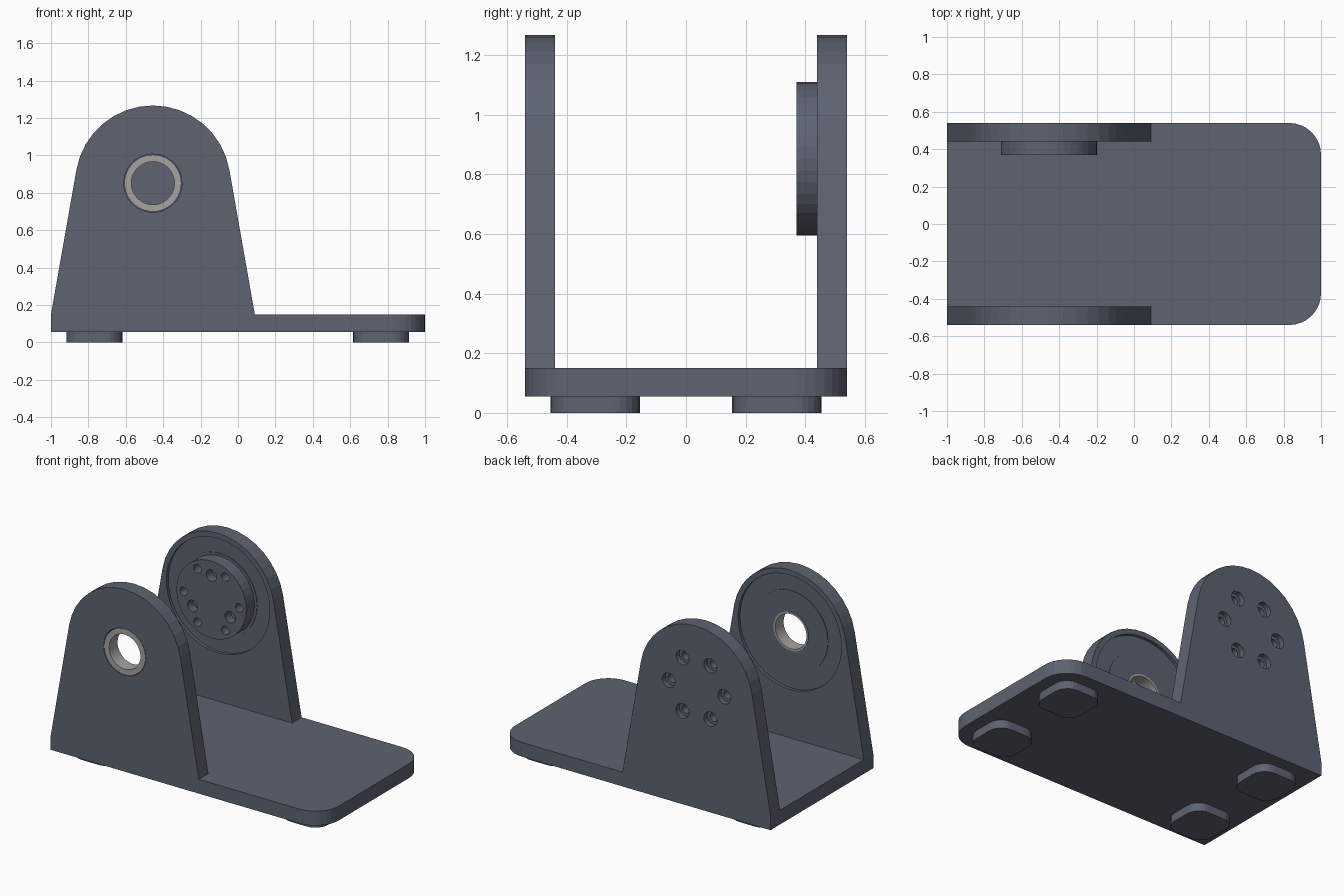
import bpy, bmesh
from math import cos, sin, pi, radians
from mathutils import Vector

cube = bpy.data.objects.get("Cube")
if cube:
    bpy.data.objects.remove(cube, do_unlink=True)


def material(name, rgb):
    m = bpy.data.materials.new(name)
    m.use_nodes = True
    m.diffuse_color = (*rgb, 1)
    m.node_tree.nodes["Principled BSDF"].inputs["Base Color"].default_value = (*rgb, 1)
    return m


SLATE = material("slate grey", (0.11, 0.125, 0.165))
STEEL = material("bearing steel", (0.38, 0.37, 0.355))

CX, CZ = -0.455, 0.852          # pivot axis
HALF_Y, WALL = 0.54, 0.1        # bracket half width, wall thickness
BASE_LOW, BASE_TOP = 0.055, 0.15


def arc(cx, cy, r, start, end, n):
    """Points along an arc, angles in degrees."""
    angles = [radians(start + (end - start) * i / n) for i in range(n + 1)]
    return [(cx + r * cos(a), cy + r * sin(a)) for a in angles]


def circle(cx, cy, r, n=48):
    return arc(cx, cy, r, 0, 360, n)[:-1]


def prism(name, points, axis, lo, hi, mat=SLATE):
    """Extrude an outline along y (outline in x,z) or along z (outline in x,y)."""
    bm = bmesh.new()
    place = (lambda a, b: (a, lo, b)) if axis == "y" else (lambda a, b: (a, b, lo))
    face = bm.faces.new([bm.verts.new(place(a, b)) for a, b in points])
    grown = bmesh.ops.extrude_face_region(bm, geom=[face])["geom"]
    shift = Vector((0, hi - lo, 0)) if axis == "y" else Vector((0, 0, hi - lo))
    bmesh.ops.translate(bm, vec=shift,
                        verts=[v for v in grown if isinstance(v, bmesh.types.BMVert)])
    bmesh.ops.recalc_face_normals(bm, faces=bm.faces)
    mesh = bpy.data.meshes.new(name)
    bm.to_mesh(mesh)
    bm.free()
    mesh.materials.append(mat)
    ob = bpy.data.objects.new(name, mesh)
    bpy.context.collection.objects.link(ob)
    return ob


def combine(ob, tool, operation="DIFFERENCE"):
    """Apply a boolean and remove the tool object."""
    mod = ob.modifiers.new("cut", "BOOLEAN")
    mod.operation, mod.object, mod.solver = operation, tool, "EXACT"
    bpy.context.view_layer.objects.active = ob
    bpy.ops.object.modifier_apply(modifier=mod.name)
    bpy.data.objects.remove(tool, do_unlink=True)


def drill(ob, r, lo, hi, x=CX, z=CZ, n=48):
    combine(ob, prism("drill", circle(x, z, r, n), "y", lo, hi))


def polar(radius, degrees):
    a = radians(degrees)
    return CX + radius * cos(a), CZ + radius * sin(a)


# Base plate, rounded at the free end
R = 0.17
outline = ([(-1, -HALF_Y)] + arc(1 - R, -HALF_Y + R, R, -90, 0, 8)
           + arc(1 - R, HALF_Y - R, R, 0, 90, 8) + [(-1, HALF_Y)])
bracket = prism("bracket", outline, "z", BASE_LOW, BASE_TOP)

# Two upright cheeks with tapered sides and rounded tops
cheek = ([(-1, BASE_LOW), (0.09, BASE_LOW), (0.09, BASE_TOP)]
         + arc(CX, CZ, 0.415, 10, 170, 16) + [(-1, BASE_TOP)])
for lo in (-HALF_Y, HALF_Y - WALL):
    combine(bracket, prism("cheek", cheek, "y", lo, lo + WALL), "UNION")

# Shallow round recess on the inner face of each cheek
INNER, DEPTH = HALF_Y - WALL, 0.02
drill(bracket, 0.38, INNER - 0.02, INNER + DEPTH)
drill(bracket, 0.38, -INNER - DEPTH, -INNER + 0.02)

# Bearing seat through the front cheek, stepped for the flange
drill(bracket, 0.155, -HALF_Y - 0.02, -HALF_Y + 0.03)
drill(bracket, 0.128, -HALF_Y - 0.02, -INNER + 0.02)

# Raised pads inside the recesses
front_pad = prism("front_pad", circle(CX, CZ, 0.27), "y", -INNER - DEPTH, -INNER - DEPTH + 0.004)
drill(front_pad, 0.128, -INNER - 0.1, -INNER + 0.1)

# Drive disc on the rear cheek
rear_pad = prism("rear_pad", circle(CX, CZ, 0.275), "y", INNER + DEPTH - 0.004, INNER + DEPTH)
drive_disc = prism("drive_disc", circle(CX, CZ, 0.257, 40), "y", 0.37, INNER + DEPTH)

# Six counterbored screw holes through cheek, pad and disc
for k in range(6):
    x, z = polar(0.205, 60 * k)
    for part in (bracket, rear_pad, drive_disc):
        drill(part, 0.028, 0.3, 0.7, x, z, 20)
    drill(bracket, 0.048, HALF_Y - 0.035, HALF_Y + 0.05, x, z, 24)

# Three larger blind holes in the disc face
for k in range(3):
    x, z = polar(0.16, 90 + 120 * k)
    drill(drive_disc, 0.038, 0.3, 0.43, x, z, 24)

# Flanged bearing bush in the front cheek
bush = prism("bearing_bush", circle(CX, CZ, 0.128), "y", -HALF_Y + 0.01, -INNER - 0.012, STEEL)
combine(bush, prism("flange", circle(CX, CZ, 0.152), "y", -HALF_Y, -HALF_Y + 0.03, STEEL), "UNION")
drill(bush, 0.115, -0.7, -0.3)
for poly in bush.data.polygons:
    poly.material_index = 0

# Four rounded square feet
F, FR = 0.15, 0.09
for x, end in ((-0.768, "left"), (0.765, "right")):
    for y, side in ((-0.305, "front"), (0.305, "back")):
        pts = []
        for q, (sx, sy) in enumerate(((1, 1), (-1, 1), (-1, -1), (1, -1))):
            pts += arc(x + sx * (F - FR), y + sy * (F - FR), FR, 90 * q, 90 * q + 90, 6)
        prism(f"foot_{side}_{'rear_end' if end == 'left' else 'free_end'}", pts, "z", 0, BASE_LOW)
